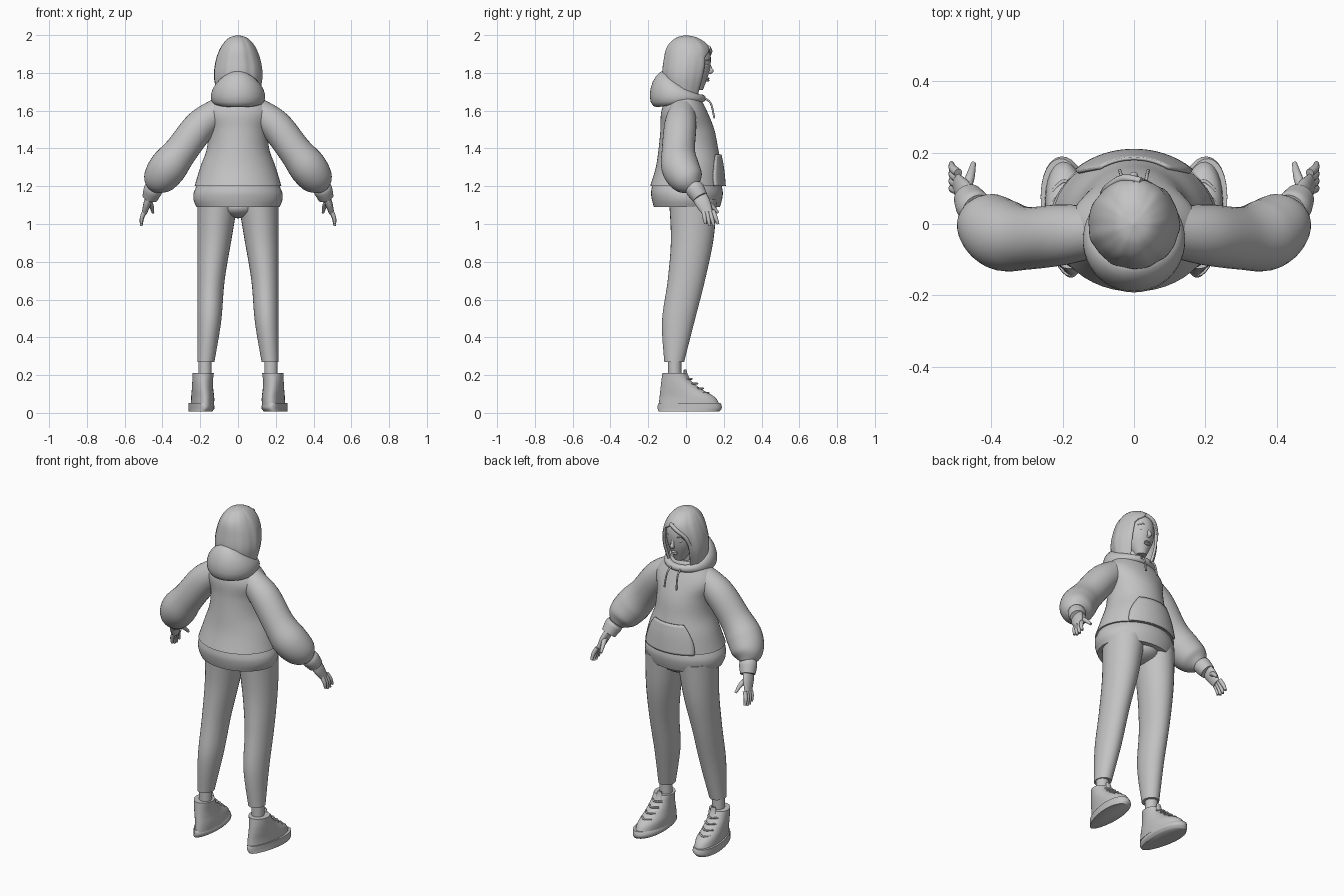
import bpy, bmesh, math
from mathutils import Vector, Matrix

if "Cube" in bpy.data.objects:
    bpy.data.objects.remove(bpy.data.objects["Cube"])

GREY = (0.55, 0.55, 0.55, 1)
grey = bpy.data.materials.new("plain grey")
grey.use_nodes = True
grey.diffuse_color = GREY
grey.node_tree.nodes["Principled BSDF"].inputs["Base Color"].default_value = GREY


def finish(name, bm, mirror=False, solid=0, turn=0):
    """Weld, shade and link a part; turn swings a shoe part outwards."""
    bmesh.ops.remove_doubles(bm, verts=bm.verts, dist=1e-4)
    bmesh.ops.recalc_face_normals(bm, faces=bm.faces)
    swing = Matrix.Rotation(turn, 3, 'Z')
    bmesh.ops.rotate(bm, verts=bm.verts, cent=(ANKLE_X, 0, 0), matrix=swing)
    mesh = bpy.data.meshes.new(name)
    bm.to_mesh(mesh)
    bm.free()
    mesh.materials.append(grey)
    part = bpy.data.objects.new(name, mesh)
    bpy.context.collection.objects.link(part)
    bpy.ops.object.select_all(action='DESELECT')
    part.select_set(True)
    bpy.context.view_layer.objects.active = part
    bpy.ops.object.shade_smooth_by_angle(angle=math.radians(50))
    if solid:
        part.modifiers.new("thickness", 'SOLIDIFY').thickness = solid
    if mirror:
        part.modifiers.new("mirror", 'MIRROR')


def bridge(bm, rows, closed=False):
    """Fill quads between neighbouring rows of vertices."""
    pairs = list(zip(rows, rows[1:]))
    if closed:
        pairs.append((rows[-1], rows[0]))
    for low, high in pairs:
        for k in range(len(low) - 1):
            bm.faces.new((low[k], low[k + 1], high[k + 1], high[k]))


def smooth_path(points, steps=6):
    """Catmull-Rom interpolation of any tuples of numbers."""
    last = len(points) - 1
    path = []
    for i in range(last):
        quad = [points[max(0, min(last, i + k))] for k in (-1, 0, 1, 2)]
        for s in range(steps):
            t = s / steps
            path.append([b + t * (c - a) / 2 + t * t * (a - 2.5 * b + 2 * c - d / 2)
                         + t ** 3 * (1.5 * (b - c) + (d - a) / 2) for a, b, c, d in zip(*quad)])
    return path + [list(points[-1])]


def stack(bottom, top, halves, backs, fronts, outer=None, dome=False):
    """Level rings at even heights (bunched towards the top for a dome)."""
    rings = []
    for i, (half, back, front) in enumerate(zip(halves, backs, fronts)):
        t = i / (len(halves) - 1)
        if dome:
            t = math.sin(t * math.pi / 2)
        x = outer - half if outer else 0
        rings.append((x, (back + front) / 2, bottom + (top - bottom) * t, half, (front - back) / 2))
    return smooth_path(rings)


def skin(name, rings, along=False, sides=32, cap=True, taper=0, ripple=0, gap=None, **options):
    """Skin elliptical rings (x, y, z, half width, half depth), level or across the path."""
    bm, rows = bmesh.new(), []
    for i, (x, y, z, width, depth) in enumerate(rings):
        across, deep = Vector((1, 0, 0)), Vector((0, 1, 0))
        if along:
            ahead, behind = rings[min(i + 1, len(rings) - 1)], rings[max(i - 1, 0)]
            t = (Vector(ahead[:3]) - Vector(behind[:3])).normalized()
            deep = (deep - t * deep.dot(t)).normalized()
            across = deep.cross(t)
        start, end = gap(z) if gap else (0, 0)
        row = []
        for k in range(sides + 1):
            a = math.pi / 2 + start + (math.tau - start - end) * k / sides
            wave = 1 + ripple * (math.cos(9 * a) + math.cos(16 * a + 1) / 2)
            row.append(bm.verts.new(Vector((x, y, z))
                                    + across * width * wave * math.cos(a) * (1 + taper * math.sin(a))
                                    + deep * depth * wave * math.sin(a)))
        rows.append(row)
    bridge(bm, rows)
    if cap:
        bm.faces.new(rows[0][:-1])
        bm.faces.new(rows[-1][:-1])
    finish(name, bm, **options)


def tube(name, points, deep=1, sides=12, **options):
    """Round tube through points (x, y, z, radius); deep stretches its section."""
    rings = [(x, y, z, r, r * deep) for x, y, z, r in smooth_path(points)]
    skin(name, rings, along=True, sides=sides, **options)


def cord(name, radius, *points, **options):
    tube(name, [(*p, radius) for p in points], sides=8, **options)


def ball(name, place, size, **options):
    bm = bmesh.new()
    bmesh.ops.create_uvsphere(bm, u_segments=20, v_segments=12, radius=1)
    bmesh.ops.scale(bm, verts=bm.verts, vec=size)
    bmesh.ops.translate(bm, verts=bm.verts, vec=place)
    finish(name, bm, **options)


ANKLE_X = .18
TOE_OUT = {"turn": math.radians(-5), "mirror": True}

# Hooded top with ribbed hem
body = stack(1.2, 1.7, (.23, .2, .165, .16, .18, .1), (-.19, -.16, -.145, -.135, -.13, -.09),
             (.2, .19, .17, .15, .11, .06))
skin("hoodie_body", body, sides=48)
skin("hem_band", stack(1.09, 1.2, (.22, .235, .235, .22), (-.17, -.18, -.185, -.18),
                       (.18, .19, .195, .19)), sides=48)

# Front pouch pocket following the body surface, narrowing upwards
bm, rows = bmesh.new(), []
for _, cy, z, rx, ry in body:
    if z < 1.37:
        wide = .16 - 2.4 * (z - 1.2) ** 2
        row = [wide * u / 8 for u in range(-8, 9)]
        rows.append([bm.verts.new((x, cy + ry * math.sqrt(1 - (x / rx) ** 2) + .002, z)) for x in row])
bridge(bm, rows)
finish("pouch_pocket", bm, solid=-.009)

# Sleeves and cuffs
tube("sleeves", [(.1, -.02, 1.6, .07), (.2, -.03, 1.52, .085), (.3, -.04, 1.39, .088), (.37, -.03, 1.3, .1),
                 (.42, .01, 1.23, .085), (.44, .04, 1.19, .04)], sides=32, mirror=True)
tube("cuffs", [(.44, .04, 1.2, .045), (.45, .05, 1.18, .05), (.465, .075, 1.14, .042)], sides=24, mirror=True)

# Hands, with fingers fanned front to back
tube("palms", [(.465, .07, 1.15, .02), (.48, .09, 1.11, .02), (.495, .115, 1.06, .014)],
     deep=2, sides=16, mirror=True)
for i, finger in enumerate(("index", "middle", "ring", "little")):
    length = abs(i - 1.5) / 100
    root, tip = Vector((.493, .143 - i / 60, 1.07)), Vector((.512, .17 - i / 45, .985 + length))
    bend = (root + tip) / 2 + Vector((.006, 0, 0))
    tube(finger + "_fingers", [(*root, .012), (*bend, .011), (*tip, .007)], mirror=True)
tube("thumbs", [(.475, .09, 1.12, .015), (.46, .13, 1.1, .013), (.45, .17, 1.06, .007)], mirror=True)

# Hood: a thin band in front growing into a slumped roll behind
bm, rows = bmesh.new(), []
for i in range(48):
    a = math.tau * i / 48
    rear = ((1 - math.sin(a)) / 2) ** 1.5
    out = Vector((math.cos(a), math.sin(a), 0))
    middle = out * .11 + Vector((0, -.025, 1.665 + rear / 20))
    thick, tall = .02 + rear / 30, .02 + rear / 13
    row = []
    for k in range(17):
        c = math.tau * k / 16
        lean = thick * math.cos(c) - rear * math.sin(c) / 50
        row.append(bm.verts.new(middle + out * lean + Vector((0, 0, tall * math.sin(c)))))
    rows.append(row)
bridge(bm, rows, closed=True)
finish("hood", bm)
cord("drawstrings", .005, (.03, .09, 1.67), (.035, .13, 1.64), (.04, .15, 1.56), mirror=True)

# Head and neck
skin("neck", stack(1.62, 1.78, (.06, .05, .05), (-.06, -.04, -.04), (.06, .06, .06)))
skin("head", stack(1.71, 1.97, (.03, .08, .088, .07, .03), (.02, -.06, -.1, -.09, -.03),
                   (.09, .124, .13, .1, .03), dome=True))

# Face
tube("nose", [(0, .12, 1.85, .007), (0, .13, 1.82, .01), (0, .134, 1.81, .012), (0, .12, 1.8, .008)])
ball("eyes", (.035, .105, 1.84), (.017, .014, .009), mirror=True)
cord("eyebrows", .004, (.015, .125, 1.865), (.035, .12, 1.87), (.06, .1, 1.865), mirror=True)
for lip, height in (("upper_lip", 1.77), ("lower_lip", 1.76)):
    ball(lip, (0, .113, height), (.02, .012, .006))


def face_opening(z):
    """Hair parts off centre, opening faster on one side than the other."""
    return [max(0, min(.73, (1.94 - z) * rate)) for rate in (7, 14)]


# Bobbed hair with a swept fringe
skin("hair", stack(1.68, 2, (.11, .128, .118, .09, .05, 0), (-.1, -.125, -.118, -.1, -.055, 0),
                   (.085, .12, .133, .12, .065, 0), dome=True),
     sides=96, cap=False, ripple=.01, gap=face_opening, solid=.014)
cord("swept_fringe", .011, (.02, .12, 1.935), (-.03, .128, 1.91), (-.07, .105, 1.87), (-.085, .085, 1.82))

# Trousers
skin("trouser_legs", stack(.27, 1.13, (.045, .063, .072, .09, .108), (-.115, -.127, -.097, -.08, -.09),
                           (-.01, .045, .1, .145, .165), outer=.215), mirror=True)
ball("seat", (0, .035, 1.09), (.11, .12, .06))

# Ankles and high-top shoes
skin("ankles", stack(.17, .3, (.035, .035), (-.095, -.095), (-.025, -.025), outer=.21), mirror=True)
skin("soles", stack(.008, .052, (.06, .066, .066, .062), (-.145, -.15, -.15, -.145),
                    (.18, .19, .19, .185), outer=.255), taper=.2, **TOE_OUT)
skin("shoe_uppers", stack(.04, .21, (.06, .06, .056, .054, .056), (-.145, -.14, -.135, -.13, -.125),
                          (.18, .155, .085, .03, 0), outer=.245), taper=.12, **TOE_OUT)
tube("tongues", [(ANKLE_X, .02, .16, .02), (ANKLE_X, 0, .2, .02), (ANKLE_X, -.005, .23, .014)],
     deep=.5, **TOE_OUT)
for i in range(4):
    y, z = .115 - .03 * i, .105 + .025 * i
    cord("laces_" + "abcd"[i], .005, (.152, y - .02, z), (.186, y + .006, z), (.22, y - .02, z), **TOE_OUT)
